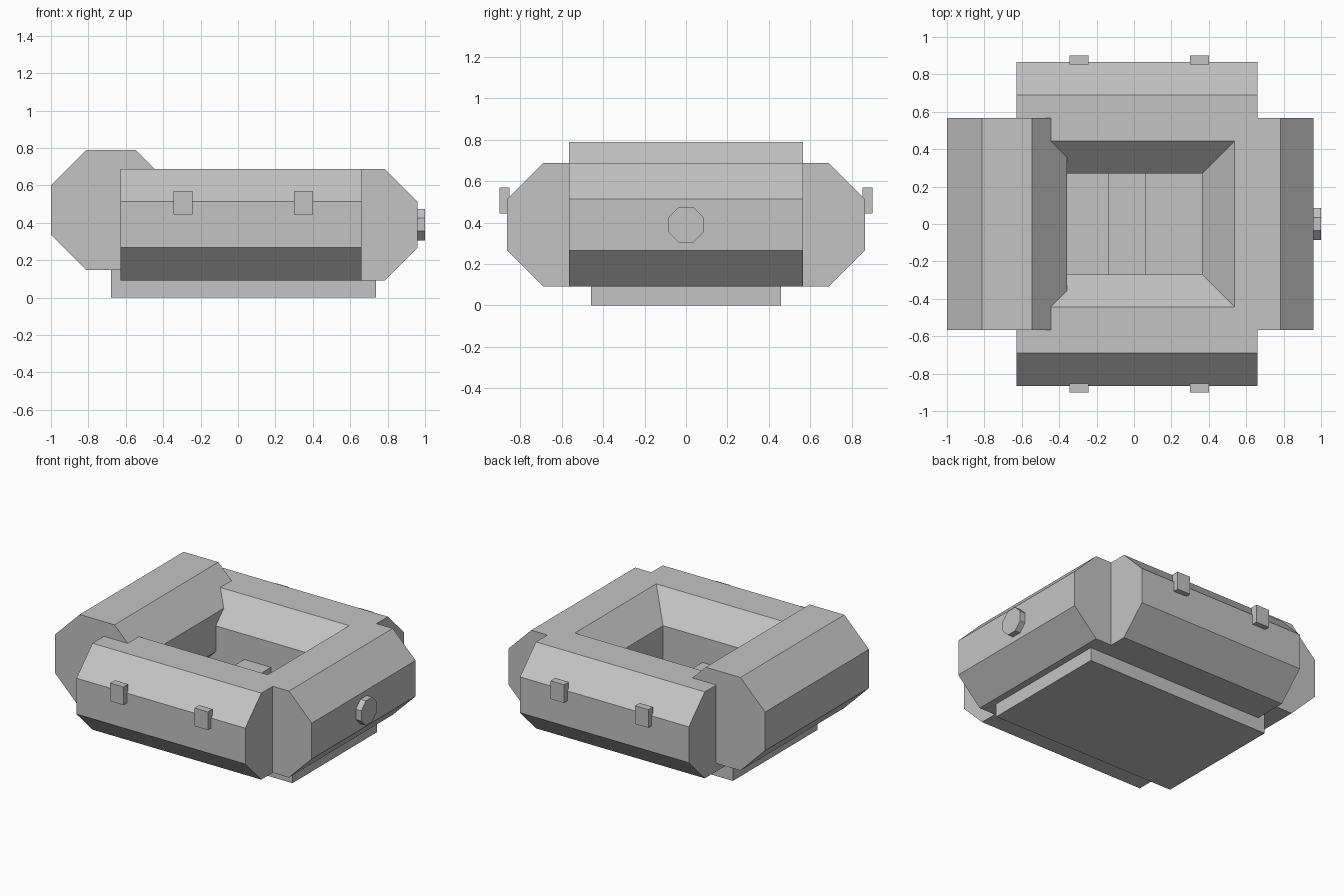
import bpy, bmesh, math

if "Cube" in bpy.data.objects:
    bpy.data.objects.remove(bpy.data.objects["Cube"])

grey = bpy.data.materials.new("light grey")
grey.diffuse_color = (0.55, 0.55, 0.55, 1)
grey.use_nodes = True
grey.node_tree.nodes["Principled BSDF"].inputs["Base Color"].default_value = grey.diffuse_color


def finish(name, bm):
    bmesh.ops.recalc_face_normals(bm, faces=bm.faces)
    mesh = bpy.data.meshes.new(name)
    bm.to_mesh(mesh)
    bm.free()
    mesh.materials.append(grey)
    obj = bpy.data.objects.new(name, mesh)
    bpy.context.collection.objects.link(obj)
    return obj


def box(name, x0, x1, y0, y1, z0, z1):
    bm = bmesh.new()
    bmesh.ops.create_cube(bm, size=1)
    for v in bm.verts:
        v.co = ((x0 + x1) / 2 + v.co.x * (x1 - x0),
                (y0 + y1) / 2 + v.co.y * (y1 - y0),
                (z0 + z1) / 2 + v.co.z * (z1 - z0))
    return finish(name, bm)


def octagon_bar(name, axis, start, end, across, height, half):
    """Flat-sided octagonal prism along x or y; 'half' is centre to flat side."""
    bm = bmesh.new()
    radius = half / math.cos(math.pi / 8)
    rings = []
    for t in (start, end):
        ring = []
        for i in range(8):
            a = math.pi / 8 + i * math.pi / 4
            u, z = across + radius * math.cos(a), height + radius * math.sin(a)
            ring.append(bm.verts.new((t, u, z) if axis == "x" else (u, t, z)))
        rings.append(ring)
    for ring in rings:
        bm.faces.new(ring)
    for i in range(8):
        j = (i + 1) % 8
        bm.faces.new((rings[0][i], rings[0][j], rings[1][j], rings[1][i]))
    return finish(name, bm)


# Inflated tubes: matching sides and one end, larger raised tube at the other end
octagon_bar("front_tube", "x", -0.627, 0.661, -0.567, 0.39, 0.298)
octagon_bar("back_tube", "x", -0.627, 0.661, 0.567, 0.39, 0.298)
octagon_bar("right_tube", "y", -0.566, 0.566, 0.661, 0.39, 0.298)
octagon_bar("left_tube", "y", -0.566, 0.566, -0.679, 0.468, 0.321)

# Floor slab and cross seat
box("floor", -0.68, 0.738, -0.46, 0.46, 0, 0.17)
box("cross_seat", -0.14, 0.063, -0.35, 0.35, 0.27, 0.34)

# Rope blocks on both long sides
for side, s in (("front", -1), ("back", 1)):
    for place, x in (("left", -0.293), ("right", 0.35)):
        y0, y1 = sorted((s * 0.852, s * 0.902))
        box(f"{side}_{place}_block", x - 0.051, x + 0.051, y0, y1, 0.445, 0.57)

# Air valve on the right end
octagon_bar("valve", "x", 0.94, 1.0, 0, 0.39, 0.085)
